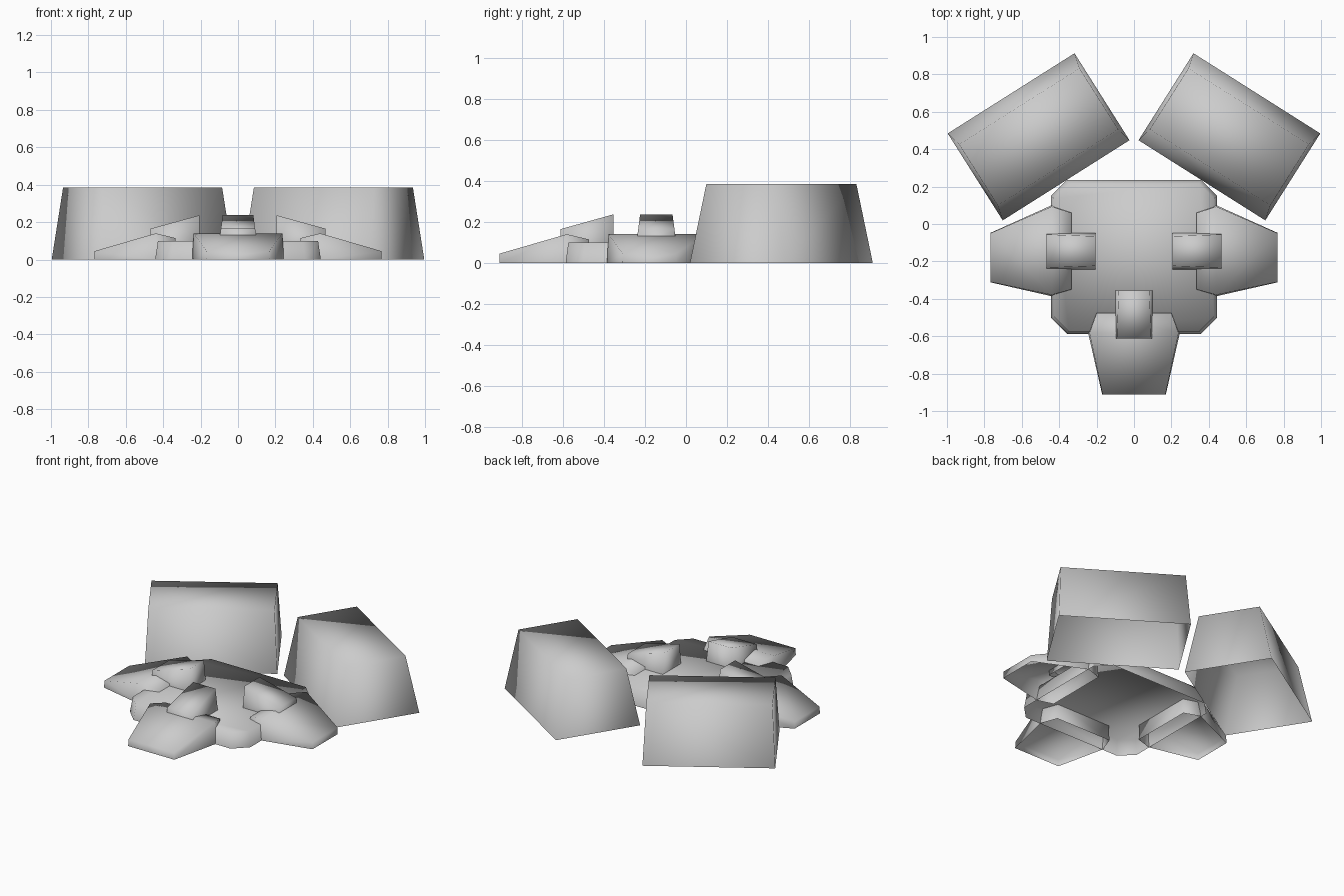
import bpy, bmesh
from math import radians, pi
from mathutils import Matrix

if "Cube" in bpy.data.objects:
    bpy.data.objects.remove(bpy.data.objects["Cube"])


def finish(name, bm, matrix=None, flip=False):
    """Turn a bmesh into a smooth-shaded object, placed and optionally mirrored in x."""
    if matrix:
        bm.transform(matrix)
    if flip:
        bm.transform(Matrix.Scale(-1, 4, (1, 0, 0)))
    bmesh.ops.recalc_face_normals(bm, faces=bm.faces)
    mesh = bpy.data.meshes.new(name)
    bm.to_mesh(mesh)
    bm.free()
    for p in mesh.polygons:
        p.use_smooth = True
    obj = bpy.data.objects.new(name, mesh)
    bpy.context.collection.objects.link(obj)
    return obj


def frustum(bottom, top, height):
    """Open-bottomed shell from a base outline to a smaller top outline."""
    bm = bmesh.new()
    lo = [bm.verts.new((x, y, 0)) for x, y in bottom]
    hi = [bm.verts.new((x, y, height)) for x, y in top]
    n = len(lo)
    for i in range(n):
        j = (i + 1) % n
        bm.faces.new((lo[i], lo[j], hi[j], hi[i]))
    bm.faces.new(hi)
    return bm


def shell(stations, z0, inset):
    """Open-bottomed shell through cross-sections (x, y_low, y_high, top z)."""
    bm = bmesh.new()
    rings = []
    for x, a, b, z in stations:
        s = inset * (z - z0)
        rings.append([bm.verts.new(c) for c in (
            (x, a, z0), (x, a + s, z), (x, b - s, z), (x, b, z0))])
    for r, q in zip(rings, rings[1:]):
        for i in range(3):
            bm.faces.new((r[i], r[i + 1], q[i + 1], q[i]))
    bm.faces.new(rings[0])
    bm.faces.new(rings[-1])
    return bm


def rect(w, d):
    return [(-w, -d), (w, -d), (w, d), (-w, d)]


def octagon(x, y0, y1, c):
    return [(-x, y0 + c), (-x + c, y0), (x - c, y0), (x, y0 + c),
            (x, y1 - c), (x - c, y1), (-x + c, y1), (-x, y1 - c)]


# Central plate with cut corners
finish("base_plate", frustum(octagon(0.443, -0.588, 0.236, 0.085),
                             octagon(0.428, -0.575, 0.217, 0.08), 0.1))

# Front toe and its knuckle
to_front = Matrix.Rotation(-pi / 2, 4, 'Z')
finish("front_toe", shell([(0.475, -0.205, 0.205, 0.115), (0.583, -0.245, 0.245, 0.14),
                           (0.912, -0.17, 0.17, 0.045)], 0, 0.05), to_front)
finish("front_knuckle", shell([(0.355, -0.1, 0.1, 0.237), (0.613, -0.1, 0.1, 0.165)],
                              0.1, 0.13), to_front)

# Mirrored side toes, knuckles and the two large rear blocks
for side, flip in (("right", False), ("left", True)):
    finish(side + "_toe", shell([(0.335, -0.355, 0.065, 0.115), (0.44, -0.386, 0.1, 0.14),
                                 (0.767, -0.312, -0.047, 0.045)], 0, 0.05), flip=flip)
    finish(side + "_knuckle", shell([(0.205, -0.242, -0.048, 0.237),
                                     (0.468, -0.242, -0.048, 0.165)], 0.1, 0.13), flip=flip)
    place = Matrix.Translation((0.51, 0.466, 0)) @ Matrix.Rotation(radians(-32.3), 4, 'Z')
    finish(side + "_rear_block", frustum(rect(0.401, 0.275), rect(0.381, 0.193), 0.385),
           place, flip)
